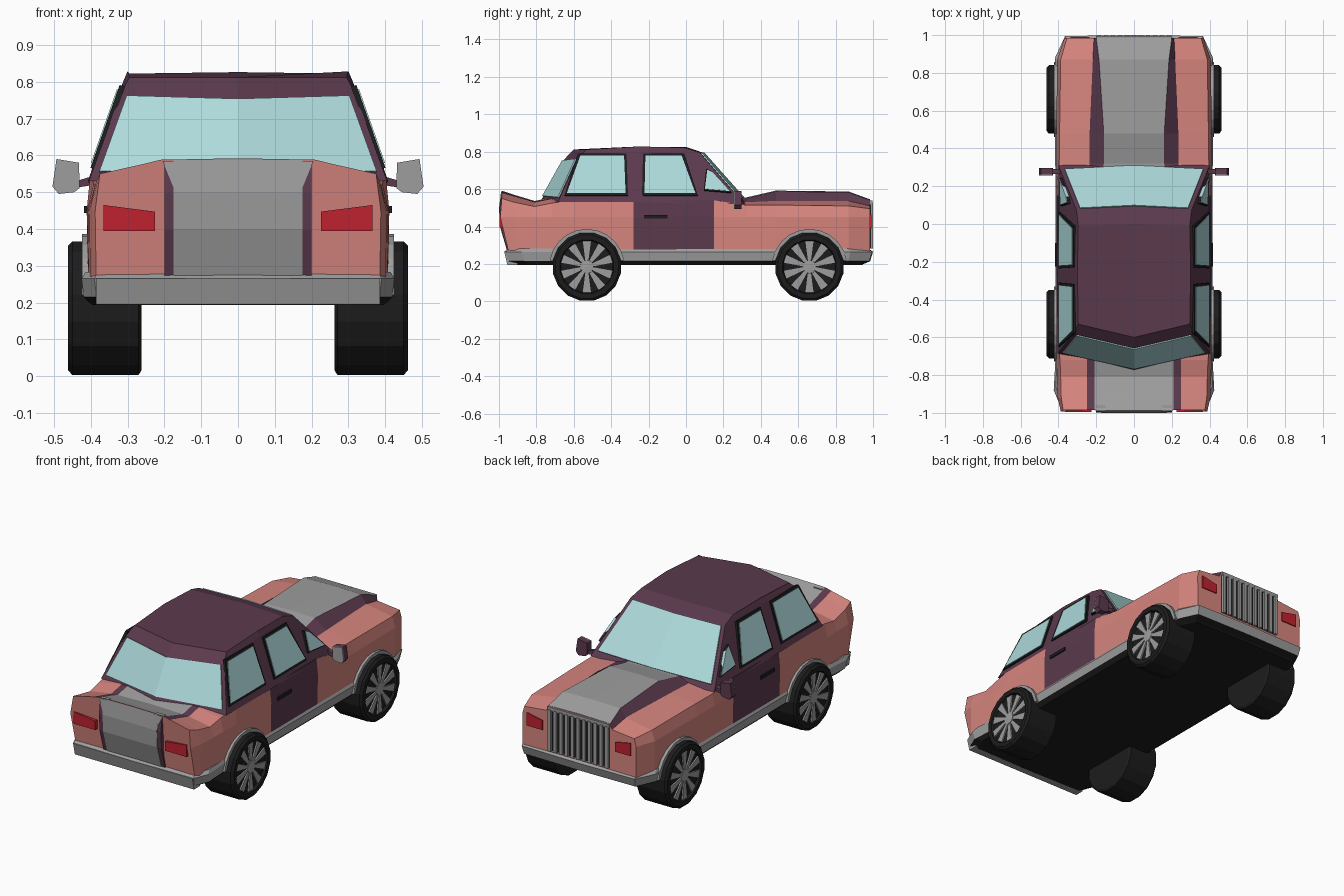
import bpy, bmesh, math
from mathutils import Vector as V

if "Cube" in bpy.data.objects:
    bpy.data.objects.remove(bpy.data.objects["Cube"])


def material(name, rgb):
    m = bpy.data.materials.new(name)
    m.diffuse_color = (*rgb, 1)
    m.use_nodes = True
    m.node_tree.nodes["Principled BSDF"].inputs["Base Color"].default_value = m.diffuse_color
    return m


SALMON = material("salmon_paint", (.68, .235, .21))
PURPLE = material("purple_paint", (.105, .042, .075))
GREY = material("grey_metal", (.34, .34, .34))
BLACK = material("black_rubber", (.012, .012, .012))
GLASS = material("glass", (.42, .70, .71))
RED = material("red_lens", (.52, .015, .03))


def mesh(name, verts, faces, mats, idx=None, mirror=True, merge=True):
    """Make an object; optionally add the copy mirrored in x."""
    n = len(verts)
    bm = bmesh.new()
    sides = (1, -1) if mirror else (1,)
    for s in sides:
        vs = [bm.verts.new((s * x, y, z)) for x, y, z in verts]
        for i, f in enumerate(faces):
            face = bm.faces.new([vs[k] for k in f])
            face.material_index = idx[i] if idx else 0
    if merge:
        bmesh.ops.remove_doubles(bm, verts=bm.verts[:], dist=1e-4)
    bmesh.ops.recalc_face_normals(bm, faces=bm.faces[:])
    me = bpy.data.meshes.new(name)
    bm.to_mesh(me)
    bm.free()
    for m in mats:
        me.materials.append(m)
    ob = bpy.data.objects.new(name, me)
    bpy.context.collection.objects.link(ob)
    return ob


def slab(name, pts, vec, mat, mirror=True):
    """Polygon extruded along a vector."""
    n = len(pts)
    verts = [V(p) for p in pts] + [V(p) + V(vec) for p in pts]
    faces = [list(range(n)), list(range(2 * n - 1, n - 1, -1))]
    faces += [[i, (i + 1) % n, n + (i + 1) % n, n + i] for i in range(n)]
    return mesh(name, verts, faces, [mat], mirror=mirror, merge=False)


def box(name, x0, x1, y0, y1, z0, z1, mat, mirror=True):
    return slab(name, [(x0, y0, z0), (x1, y0, z0), (x1, y1, z0), (x0, y1, z0)],
                (0, 0, z1 - z0), mat, mirror)


def lathe(name, prof, yc, zc, mat, n=16, arc=None, closed=False):
    """Profile of (x, radius) turned around the wheel axle, or through an arc."""
    a0, a1 = arc or (0, math.tau)
    rings = n + 1 if arc else n
    k = len(prof)
    verts = [(x, yc + r * math.cos(a), zc + r * math.sin(a))
             for a in (a0 + (a1 - a0) * (i + (0 if arc else .5)) / n for i in range(rings))
             for x, r in prof]
    faces = []
    for i in range(n):
        j = (i + 1) % rings
        for p in range(k if closed else k - 1):
            q = (p + 1) % k
            faces.append([i * k + p, i * k + q, j * k + q, j * k + p])
    if arc:
        faces += [list(range(k)), [n * k + p for p in range(k)]]
    return mesh(name, verts, faces, [mat])


# Body shell: half cross-sections along y
# y, centre z, panel x, shoulder x, shoulder z, fender x, fender z, side x
SECTIONS = [
    (-.985, .592, .21, .25, .578, .375, .550, .388),
    (-.92, .570, .21, .25, .560, .385, .530, .404),
    (-.81, .537, .21, .25, .530, .388, .507, .408),
    (-.72, .555, .21, .25, .548, .392, .525, .410),
    (-.60, .545, .21, .25, .543, .402, .540, .411),
    (-.28, .545, .21, .25, .543, .402, .540, .411),
    (.15, .545, .18, .24, .543, .402, .540, .411),
    (.32, .555, .16, .235, .530, .396, .515, .411),
    (.48, .592, .16, .235, .537, .394, .515, .411),
    (.87, .587, .185, .218, .537, .388, .510, .407),
    (.985, .545, .20, .212, .510, .355, .495, .368)]
verts, faces, idx = [], [], []
for i, (y, zc, xg, xp, zp, xs, zs, xw) in enumerate(SECTIONS):
    ym, yb = (-.993, -.945) if i == 0 else (y, y)
    verts += [(0, y, zc), (xg, y, zc - .004), (xp, y, zp), (xs, y, zs),
              (xw, ym, .45), (xw - .003, yb, .25), (0, yb, .25)]
for i in range(len(SECTIONS) - 1):
    for p in range(6):
        faces.append([i * 7 + p, i * 7 + p + 1, i * 7 + p + 8, i * 7 + p + 7])
        door = i == 5 and p > 1
        idx.append(2 if p == 0 else 1 if p == 1 or door else 0)
for base in (0, 7 * (len(SECTIONS) - 1)):
    faces.append([base + p for p in range(7)])
    idx.append(0)
mesh("body_shell", verts, faces, [SALMON, PURPLE, GREY], idx)

# Cabin: three half rings from front centre to rear centre
R1 = [(0, .33, .525), (.40, .31, .52), (.408, -.25, .53), (.405, -.685, .53), (0, -.775, .54)]
R2 = [(0, .09, .795), (.305, .075, .795), (.312, -.25, .80), (.32, -.58, .765), (0, -.655, .755)]
R3 = [(0, 0, .826), (.295, -.01, .822), (.30, -.25, .828), (.295, -.53, .812), (0, -.60, .812)]
faces = [[r * 5 + p, r * 5 + p + 1, r * 5 + p + 6, r * 5 + p + 5]
         for r in range(2) for p in range(4)]
faces.append([10, 11, 12, 13, 14])
mesh("cabin", R1 + R2 + R3, faces, [PURPLE])


# Windscreen and rear window, laid on the cabin faces
def screen(name, c, k, t0, t1, w0, w1, push):
    def at(w, t):
        low, high = V(R1[c]).lerp(V(R1[k]), w), V(R2[c]).lerp(V(R2[k]), w)
        return low.lerp(high, t)
    slab(name, [at(0, t0), at(w0, t0), at(w1, t1), at(0, t1)], push, GLASS)


screen("windscreen", 0, 1, .10, .98, .94, .93, (0, .005, .005))
screen("rear_window", 4, 3, .10, .98, .95, .94, (0, -.006, .003))


# Side windows with dark frames, on the sloping cabin side
def side_window(name, yz, inset):
    cy, cz = (sum(p[a] for p in yz) / len(yz) for a in (0, 1))

    def place(d, out):
        return [(.407 - (z - .53) * .352 + out, y, z) for y, z in
                ((y - math.copysign(d, y - cy), z - math.copysign(d, z - cz)) for y, z in yz)]
    slab(name + "_frame", place(0, -.01), (.015, 0, .004), BLACK)
    slab(name + "_glass", place(inset, -.01), (.018, 0, .005), GLASS)


side_window("rear_side_window", [(-.65, .562), (-.578, .787), (-.318, .787), (-.31, .562)], .013)
side_window("front_side_window", [(-.235, .562), (-.23, .787), (-.01, .787), (.063, .562)], .013)
side_window("quarter_window", [(.095, .59), (.108, .705), (.14, .69), (.243, .578)], .006)

# Trunk lid face with purple edging
TAIL = [(-.988, .588), (-1, .50), (-.995, .40), (-.957, .27), (-.85, .27), (-.85, .50)]
slab("trunk_panel", [(-.175, y, z) for y, z in TAIL], (.35, 0, 0), GREY, False)
slab("trunk_edging", [(-.20, y + .003, z - .003) for y, z in TAIL], (.40, 0, 0), PURPLE, False)
for s in (1, -1):
    slab("trunk_corner", [(s * .17, -.999, .50), (s * .205, -.989, .585), (s * .15, -.989, .585)],
         (0, .03, 0), GREY, False)

# Bumper and sill belt with the floor
PLAN = [(0, -.972), (.39, -.965), (.425, -.88), (.415, -.70), (.418, .88), (.365, .995), (0, 1.0)]
verts = [(x * s, y * s, z) for s, z in ((.975, .283), (1, .265), (.985, .215), (.95, .20)) for x, y in PLAN]
verts += [(x * .93, y * .94, .193) for x, y in PLAN]
faces, idx = [list(range(7)), list(range(28, 35))], [0, 1]
for r in range(4):
    for p in range(6):
        faces.append([r * 7 + p, r * 7 + p + 1, r * 7 + p + 8, r * 7 + p + 7])
        idx.append(1 if r > 1 else 0)
mesh("bumper_sill_and_floor", verts, faces, [GREY, BLACK], idx)
slab("rear_bumper_lip", [(.0, -.972, .265), (.0, -.955, .195), (.0, -.90, .195), (.0, -.90, .265)],
     (.385, 0, 0), GREY)

# Grille
box("grille_backing", -.195, .195, .97, .988, .285, .52, BLACK, False)
box("grille_top_bar", -.2, .2, .96, .996, .518, .54, GREY, False)
for i in range(11):
    x = -.185 + i * .037
    box("grille_bar", x - .010, x + .010, .975, 1.0, .283, .525, GREY, False)

# Lamps
for name, y, x0, x1, z0, zi, zo in (("tail_light", -.996, .225, .365, .395, .447, .465),
                                    ("front_light", .991, .235, .335, .39, .445, .465)):
    d = .03 if y < 0 else -.03
    slab(name, [(x0, y, z0), (x1, y, z0), (x1, y, zo), (x0, y, zi)], (0, d, 0), RED)

# Door handles
box("door_handle", .40, .418, -.225, -.10, .443, .462, BLACK)

# Wing mirrors
HEAD = [(.432, .58), (.493, .59), (.504, .515), (.487, .495), (.445, .50), (.43, .511)]
slab("mirror_housing", [(x, .262, z) for x, z in HEAD], (0, .035, 0), PURPLE)
slab("mirror_face", [(x, .256, z) for x, z in HEAD], (0, .007, 0), GREY)
slab("mirror_stem", [(.39, .265, .545), (.44, .265, .53), (.44, .265, .512), (.39, .265, .52)],
     (0, .025, 0), PURPLE)

# Wheels, spokes and arches
TYRE = [(.262, 0), (.262, .172), (.27, .185), (.45, .185), (.462, .172), (.462, .146), (.448, .14), (.448, 0)]
for end, yc in (("rear", -.53), ("front", .66)):
    zc = .185
    lathe(end + "_tyre", TYRE, yc, zc, BLACK)
    lathe(end + "_hub", [(.44, .038), (.458, .036), (.460, 0)], yc, zc, GREY, 10)
    for i in range(10):
        a = math.tau * (i + .5) / 10
        u, v = (math.cos(a), math.sin(a)), (-math.sin(a), math.cos(a))
        pts = [(.446, yc + r * u[0] + w * v[0], zc + r * u[1] + w * v[1])
               for r, w in ((.03, -.008), (.138, -.022), (.138, .022), (.03, .008))]
        slab(end + "_spoke", pts, (.010, 0, 0), GREY)
    lathe(end + "_wheel_arch", [(.36, .18), (.36, .202), (.424, .202), (.424, .18)], yc, zc, GREY, 10,
          (math.radians(10), math.radians(170)), True)
